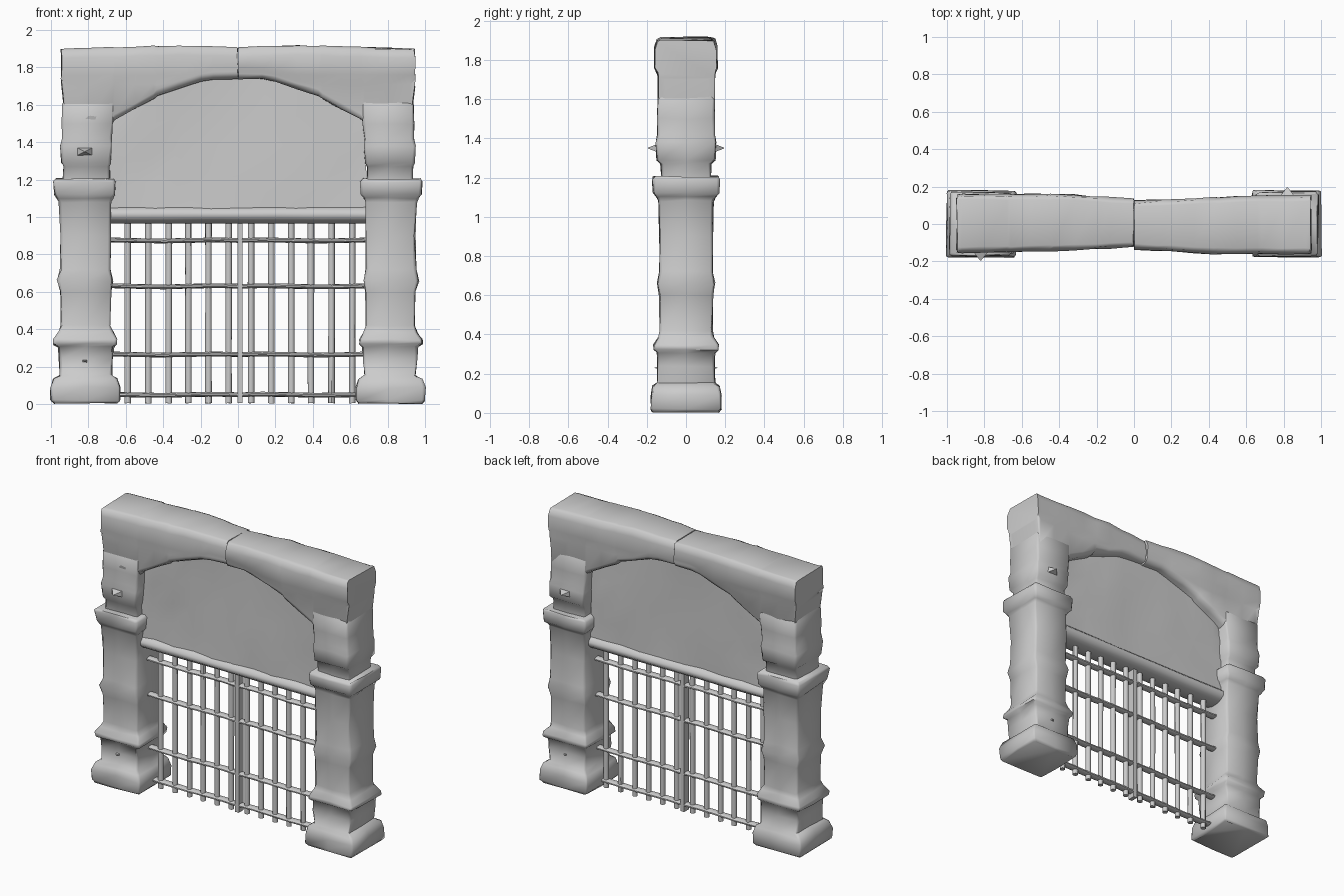
import bpy, bmesh, math, random
from mathutils import Vector

random.seed(4)
cube = bpy.data.objects.get("Cube")
if cube:
    bpy.data.objects.remove(cube)

stone = bpy.data.materials.new("grey_stone")
stone.use_nodes = True
GREY = (0.6, 0.6, 0.6, 1)
stone.diffuse_color = GREY
stone.node_tree.nodes["Principled BSDF"].inputs["Base Color"].default_value = GREY


def loft(name, rings, jitter=0.0, turn=False, angle=45):
    """Skin equal rings of points; turn spins the part half a circle about z."""
    bm = bmesh.new()
    rows = []
    for ring in rings:
        row = []
        for p in ring:
            v = Vector(p) + Vector([random.uniform(-jitter, jitter) for _ in range(3)])
            if turn:
                v.x, v.y = -v.x, -v.y
            row.append(bm.verts.new(v))
        rows.append(row)
    n = len(rows[0])
    for a, b in zip(rows, rows[1:]):
        for i in range(n):
            j = (i + 1) % n
            bm.faces.new((a[i], a[j], b[j], b[i]))
    bm.faces.new(rows[0])
    bm.faces.new(rows[-1])
    bmesh.ops.recalc_face_normals(bm, faces=bm.faces)
    mesh = bpy.data.meshes.new(name)
    bm.to_mesh(mesh)
    bm.free()
    mesh.materials.append(stone)
    ob = bpy.data.objects.new(name, mesh)
    bpy.context.collection.objects.link(ob)
    bpy.ops.object.select_all(action='DESELECT')
    ob.select_set(True)
    bpy.context.view_layer.objects.active = ob
    bpy.ops.object.shade_smooth_by_angle(angle=math.radians(angle))


def column_ring(x0, x1, d, z, c=0.012):
    """Chamfered rectangle with a middle point on each side."""
    xm = (x0 + x1) / 2
    return [(x0 + c, -d, z), (xm, -d, z), (x1 - c, -d, z), (x1, c - d, z), (x1, 0, z),
            (x1, d - c, z), (x1 - c, d, z), (xm, d, z), (x0 + c, d, z), (x0, d - c, z),
            (x0, 0, z), (x0, c - d, z)]


def interpolate(points, x):
    for (xa, za), (xb, zb) in zip(points, points[1:]):
        if x <= xb:
            return za + (zb - za) * max(0, (x - xa) / (xb - xa))
    return points[-1][1]


def round_ring(center, axis, ra, rb, sides=10):
    """Ellipse of points around a centre, square to the named axis."""
    cx, cy, cz = center
    out = []
    for i in range(sides):
        t = 2 * math.pi * (i + 0.5) / sides
        a, b = ra * math.cos(t), rb * math.sin(t)
        out.append({'x': (cx, cy + a, cz + b), 'y': (cx + a, cy, cz + b),
                    'z': (cx + a, cy + b, cz)}[axis])
    return out


# profiles: outer x, inner x, half depth, z
lower = [(-.985, -.645, .17, .005), (-1, -.63, .18, .02), (-1, -.63, .18, .09),
         (-.985, -.645, .17, .135), (-.95, -.675, .145, .155), (-.955, -.67, .145, .24),
         (-.96, -.665, .145, .305), (-.985, -.65, .165, .32), (-.985, -.65, .165, .345),
         (-.955, -.67, .14, .385), (-.945, -.685, .133, .42), (-.95, -.68, .135, .6),
         (-.965, -.67, .145, .66), (-.95, -.685, .135, .72), (-.945, -.68, .135, .9),
         (-.955, -.68, .138, 1.08), (-.965, -.67, .148, 1.1), (-.98, -.658, .166, 1.12),
         (-.985, -.655, .17, 1.19), (-.975, -.665, .165, 1.205)]
upper = [(-.935, -.69, .125, 1.19), (-.935, -.69, .128, 1.27), (-.945, -.68, .148, 1.29),
         (-.948, -.675, .152, 1.38), (-.94, -.675, .145, 1.42), (-.94, -.668, .145, 1.5),
         (-.94, -.66, .143, 1.6), (-.93, -.66, .13, 1.62), (-.93, -.66, .13, 1.74)]
arch = [(-.945, 1.7), (-.92, 1.5), (-.68, 1.49), (-.66, 1.52), (-.45, 1.63), (-.43, 1.65),
        (-.2, 1.725), (-.13, 1.738), (0, 1.738)]
crown = [(-.95, 1.9), (-.6, 1.908), (-.35, 1.918), (0, 1.908)]
front_depth = [(-.95, .156), (-.5, .145), (-.2, .135), (0, .124)]
back_depth = [(-.95, .16), (-.35, .16), (-.25, .148), (0, .138)]


def arch_ring(x):
    """Cross-section of the arch: a bulging top band over a rounded lower face."""
    zb, zt = interpolate(arch, x), interpolate(crown, x)
    lip, low = max(1.76, zb + .06), max(1.71, zb + .04)

    def face(d, inset):
        return [(d - inset - .035, zb), (d - inset - .01, zb + .01), (d - inset, zb + .03),
                (d - inset, low), (d, lip), (d, zt - .05), (d - .012, zt - .008),
                (d - .03, zt)]
    shrink = min(1, (1.77 - zb) / .1)
    front = face(interpolate(front_depth, x), .01 * shrink)
    back = face(interpolate(back_depth, x), .022 * shrink)
    return [(x, -y, z) for y, z in front] + [(x, y, z) for y, z in reversed(back)]


for turn, side in ((False, "right"), (True, "left")):
    # pillar
    loft(side + "_pillar", [column_ring(*p) for p in lower], .005, turn, 65)
    loft(side + "_upper_pillar", [column_ring(*p) for p in upper], .004, turn, 65)
    # half of the arch, with a narrow joint in the middle
    xs = [-.945, -.92, -.8, -.68, -.66, -.55, -.45, -.43, -.32, -.2, -.13, -.002]
    loft(side + "_arch_half", [arch_ring(x) for x in xs], .004, turn, 70)
    # chipped stone edges
    for z, y, r in ((1.35, -.195, .03), (.23, -.16, .02)):
        loft(side + "_stone_chip", [round_ring((-.82, y + .05, z), 'y', 2 * r, r, 4),
                                    round_ring((-.82, y, z), 'y', .004, .002, 4)], 0, turn, 30)

# gate leaves: upright bars and flattened rails
GATE_X = .01
for s in (-1, 1):
    for x in (.6, .49, .38, .275, .168, .06):
        loft("gate_bar", [round_ring((GATE_X + s * x, 0, z), 'z', .018, .018)
                          for z in (.005, .3, .65, .98)], .001)
    for z in (.05, .265, .63, .875):
        loft("gate_rail", [round_ring((GATE_X + s * x, 0, z + .003 * math.sin(11 * x)),
                                      'x', .028, .013)
                           for x in (.69, .55, .4, .25, .12, .01)], .0007)

# middle post
loft("gate_post", [[(GATE_X + x, y, z) for x, y in
                    ((-.014, -.026), (.014, -.026), (.014, .026), (-.014, .026))]
                   for z in (.005, .98)])

# panel filling the arch
panel = []
for x in [-.69, -.6, -.45, -.3, -.15, 0, .15, .3, .45, .6, .69]:
    zt = interpolate(arch, -abs(x)) + .02
    heights = [1.03 + (zt - 1.03) * k / 4 for k in range(5)]
    panel.append([(x, -.066, z) for z in heights] + [(x, .066, z) for z in reversed(heights)])
loft("arch_panel", panel, .01)

# beam under the panel
loft("gate_beam", [round_ring((x, 0, 1.014), 'x', .098, .05, 12)
                   for x in (-.685, -.4, -.1, .2, .45, .685)], .002, angle=60)
